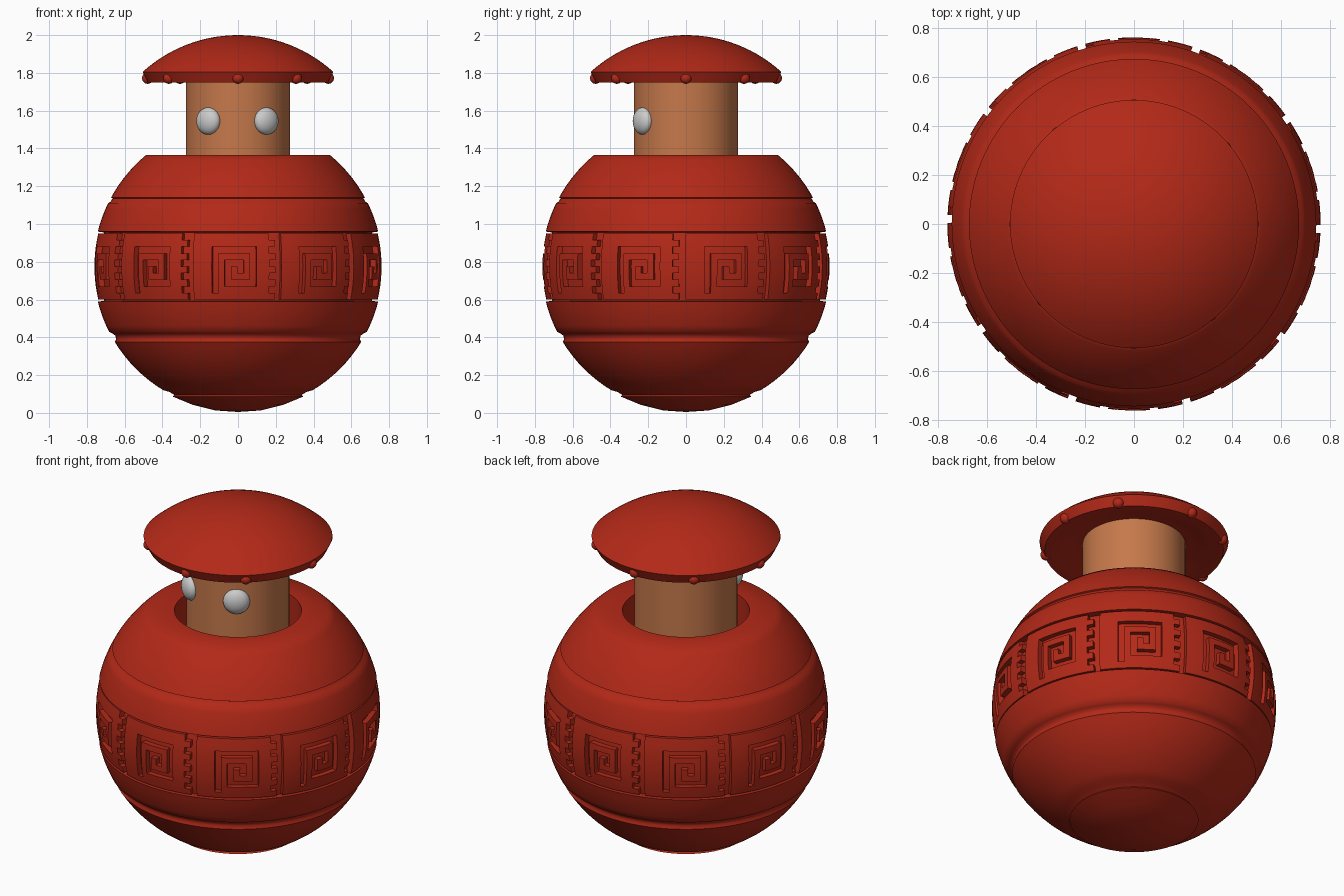
import bpy, bmesh, math
from mathutils import Matrix, Vector

if "Cube" in bpy.data.objects:
    bpy.data.objects.remove(bpy.data.objects["Cube"])

CZ, R, SEG = 0.775, 0.765, 96


def material(name, color):
    m = bpy.data.materials.new(name)
    m.diffuse_color = (*color, 1)
    m.use_nodes = True
    m.node_tree.nodes["Principled BSDF"].inputs["Base Color"].default_value = m.diffuse_color
    return m


RED = material("red", (0.45, 0.022, 0.009))
WOOD = material("wood", (0.56, 0.19, 0.07))


def finish(bm, name, mat=None, angle=30):
    bmesh.ops.recalc_face_normals(bm, faces=bm.faces)
    me = bpy.data.meshes.new(name)
    bm.to_mesh(me)
    bm.free()
    ob = bpy.data.objects.new(name, me)
    bpy.context.collection.objects.link(ob)
    if mat:
        me.materials.append(mat)
    bpy.context.view_layer.objects.active = ob
    ob.select_set(True)
    bpy.ops.object.shade_smooth_by_angle(angle=math.radians(angle))
    ob.select_set(False)
    return ob


def lathe(name, profile, mat, angle=30):
    """Revolve a list of (radius, z) points around z."""
    bm = bmesh.new()
    vs = [bm.verts.new((r, 0, z)) for r, z in profile]
    es = [bm.edges.new(p) for p in zip(vs, vs[1:])]
    bmesh.ops.spin(bm, geom=vs + es, axis=(0, 0, 1), cent=(0, 0, 0),
                   angle=math.tau, steps=SEG, use_duplicate=False)
    bmesh.ops.remove_doubles(bm, verts=bm.verts, dist=1e-5)
    return finish(bm, name, mat, angle)


def rad(z):
    return math.sqrt(max(R * R - (z - CZ) ** 2, 0))


def arc(z0, z1, n):
    """Points on the body sphere between two heights, evenly spaced by angle."""
    a0, a1 = (math.asin(max(-1, min(1, (z - CZ) / R))) for z in (z0, z1))
    angs = [a0 + (a1 - a0) * i / n for i in range(n + 1)]
    return [(R * math.cos(a), CZ + R * math.sin(a)) for a in angs]


# round body with softly stepped bands and an open, recessed top
Z0, Z1, DEPTH = 0.60, 0.95, 0.03
body = [(0, 0.005), (0.12, 0.013), (0.24, 0.043), (0.345, 0.086), (0.338, 0.096), (0.365, 0.112)]
body += arc(0.12, 0.375, 8)
body += [(0.645, 0.392), (0.65, 0.41), (0.667, 0.422)] + arc(0.43, 0.59, 5)
body += [(rad(z) - DEPTH - 0.005, z) for z in (0.592, 0.65, 0.71, 0.775, 0.84, 0.9, 0.955)]
body += arc(0.96, 1.11, 5) + [(0.675, 1.118), (0.664, 1.136)]
body += arc(1.14, 1.365, 7) + [(0.34, 1.365), (0.34, 1.05), (0, 1.05)]
lathe("body", body, RED, 52)

# carved square-spiral band: raised cells (#) extruded from a curved grid
PATTERN = ["###########..#",
           "############.#",
           "##.......##..#",
           "##.#####.###.#",
           "##.#...#.##..#",
           "##.#.#.#.###.#",
           "##.#.###.##..#",
           "##.#.....###.#",
           "##.########..#",
           "############.#"]
REPEATS, COLS, ROWS = 10, len(PATTERN[0]), len(PATTERN)
N = REPEATS * COLS
bm = bmesh.new()
grid = []
for j in range(ROWS + 1):
    z = Z1 + (Z0 - Z1) * j / ROWS
    r = rad(z) - DEPTH - 0.005
    ring = []
    for i in range(N):
        a = -math.pi / 2 + math.tau * (i - 6.1) / N
        ring.append(bm.verts.new((r * math.cos(a), r * math.sin(a), z)))
    grid.append(ring)
raised = []
for j in range(ROWS):
    for i in range(N):
        k = (i + 1) % N
        f = bm.faces.new((grid[j][i], grid[j + 1][i], grid[j + 1][k], grid[j][k]))
        if PATTERN[j][i % COLS] == "#":
            raised.append(f)
geom = bmesh.ops.extrude_face_region(bm, geom=raised)["geom"]
for v in geom:
    if isinstance(v, bmesh.types.BMVert):
        s = 1 + DEPTH / math.hypot(v.co.x, v.co.y)
        v.co.x *= s
        v.co.y *= s
finish(bm, "key_pattern_band", RED)

# neck
lathe("neck", [(0, 1.05), (0.275, 1.05), (0.275, 1.81), (0, 1.81)], WOOD)

# domed cap: spherical top, short tapered rim, hollowed underside
RIM, RISE = 0.505, 0.195
SR = (RIM ** 2 + RISE ** 2) / (2 * RISE)
top = math.asin(RIM / SR)
cap = [(SR * math.sin(top * i / 14), 2.0 - SR + SR * math.cos(top * i / 14)) for i in range(15)]
lathe("cap", cap + [(0.478, 1.75), (0.44, 1.752), (0.36, 1.772), (0.27, 1.79), (0, 1.80)], RED, 52)


def ball(name, loc, scale, turn, mat):
    bm = bmesh.new()
    m = Matrix.Translation(loc) @ Matrix.Rotation(turn, 4, 'Z') @ Matrix.Diagonal((*scale, 1))
    bmesh.ops.create_uvsphere(bm, u_segments=24, v_segments=14, radius=1, matrix=m)
    finish(bm, name, mat, 60)


def around(deg, r, z):
    """Point at an angle measured from the front towards the right."""
    a = math.radians(deg)
    return Vector((r * math.sin(a), -r * math.cos(a), z))


# beads under the cap rim
for n, deg in enumerate(q * 90 + d for q in range(4) for d in (0, 40)):
    ball(f"cap_bead_{n + 1}", around(deg, 0.478, 1.772), (0.03,) * 3, 0, RED)

# eyes, flattened against the neck
for side, x in (("left", -0.157), ("right", 0.15)):
    deg = math.degrees(math.asin(x / 0.273))
    ball(f"{side}_eye", around(deg, 0.273, 1.545), (0.072, 0.044, 0.072), math.radians(deg), None)
